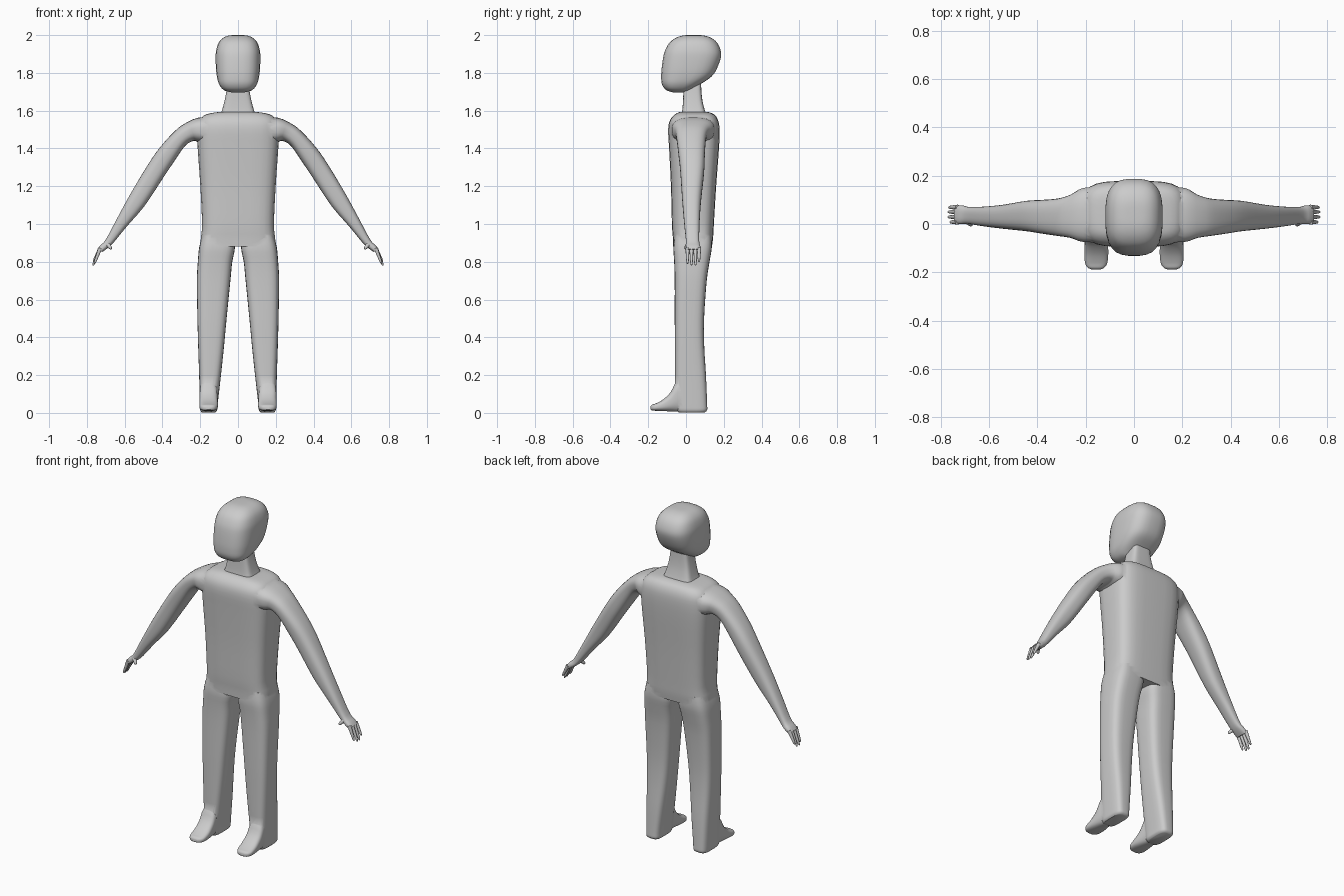
import bpy, bmesh
from math import sin, cos, pi, copysign
from mathutils import Vector as V


def loft(name, rings, n=3.0, sides=28, sub=3):
    """Skin superellipse rings (centre, half axis u, half axis v), smoothed along the path."""
    dense = []
    for i in range(len(rings) - 1):
        q = [rings[max(0, min(len(rings) - 1, i + k))] for k in (-1, 0, 1, 2)]
        for s in range(sub):
            t = s / sub
            dense.append([0.5 * (2 * b + (c - a) * t + (2 * a - 5 * b + 4 * c - d) * t * t
                                 + (3 * b - a - 3 * c + d) * t ** 3) for a, b, c, d in zip(*q)])
    dense.append(rings[-1])
    bm = bmesh.new()
    loops = []
    for c, u, v in dense:
        row = []
        for k in range(sides):
            a = 2 * pi * (k + 0.5) / sides
            x, y = (copysign(abs(f) ** (2 / n), f) for f in (cos(a), sin(a)))
            row.append(bm.verts.new(c + u * x + v * y))
        loops.append(row)
    for r0, r1 in zip(loops, loops[1:]):
        for k in range(sides):
            j = (k + 1) % sides
            bm.faces.new((r0[k], r0[j], r1[j], r1[k]))
    bm.faces.new(loops[0])
    bm.faces.new(loops[-1])
    bmesh.ops.recalc_face_normals(bm, faces=bm.faces)
    me = bpy.data.meshes.new(name)
    bm.to_mesh(me)
    bm.free()
    ob = bpy.data.objects.new(name, me)
    bpy.context.collection.objects.link(ob)
    return ob


def flat(z, x0, x1, y0, y1):
    """Horizontal ring."""
    return (V(((x0 + x1) / 2, (y0 + y1) / 2, z)), V(((x1 - x0) / 2, 0, 0)), V((0, (y1 - y0) / 2, 0)))


def upright(y, x0, x1, z0, z1):
    """Ring facing the front."""
    return (V(((x0 + x1) / 2, y, (z0 + z1) / 2)), V(((x1 - x0) / 2, 0, 0)), V((0, 0, (z1 - z0) / 2)))


def limb(tx, tz, bx, bz, y0, y1):
    """Ring between an upper and a lower outline point."""
    return (V(((tx + bx) / 2, (y0 + y1) / 2, (tz + bz) / 2)),
            V(((tx - bx) / 2, 0, (tz - bz) / 2)), V((0, (y1 - y0) / 2, 0)))


def side(rings, s):
    m = V((s, 1, 1))
    return [tuple(p * m for p in r) for r in rings]


def finger(name, a, b, r0, r1, s):
    a, b = V(a), V(b)
    d = (b - a).normalized()
    v = V((0, 1, 0))
    u = d.cross(v).normalized()
    w = u.cross(d)
    rings = [(a.lerp(b, t), u * r, w * r) for t, r in
             ((0, r0), (0.5, (r0 + r1) / 2), (0.9, r1), (1, r1 * 0.4))]
    return loft(name, side(rings, s), 2, 10, 2)


# torso and neck
torso = loft("body", [flat(z, -w, w, a, b) for z, w, a, b in (
    (0.882, 0.200, -0.068, 0.138), (0.93, 0.197, -0.070, 0.144), (1.0, 0.191, -0.075, 0.148),
    (1.2, 0.200, -0.080, 0.160), (1.4, 0.214, -0.090, 0.175), (1.5, 0.216, -0.095, 0.178),
    (1.55, 0.205, -0.085, 0.170), (1.58, 0.170, -0.060, 0.150), (1.592, 0.110, -0.035, 0.120))], 3.8)
parts = [loft("neck", [flat(z, -w, w, a, b) for z, w, a, b in (
    (1.57, 0.098, -0.026, 0.112), (1.602, 0.085, -0.02, 0.10), (1.65, 0.072, -0.016, 0.088),
    (1.70, 0.062, -0.014, 0.082), (1.75, 0.055, -0.012, 0.08))], 5)]

# outlines of one arm, leg and foot
arm = [limb(*p) for p in (
    (0.10, 1.572, 0.10, 1.42, -0.075, 0.155), (0.21, 1.563, 0.205, 1.432, -0.075, 0.15),
    (0.28, 1.533, 0.235, 1.44, -0.058, 0.122), (0.335, 1.492, 0.28, 1.413, -0.05, 0.106),
    (0.413, 1.406, 0.335, 1.335, -0.04, 0.10), (0.476, 1.316, 0.40, 1.238, -0.03, 0.096),
    (0.571, 1.157, 0.495, 1.095, -0.02, 0.08), (0.64, 1.03, 0.59, 0.985, -0.01, 0.072),
    (0.70, 0.918, 0.66, 0.90, 0.0, 0.07), (0.728, 0.888, 0.69, 0.872, 0.0, 0.076),
    (0.745, 0.868, 0.718, 0.852, 0.0, 0.076))]
leg = [flat(*p) for p in (
    (0.94, 0.03, 0.19, -0.06, 0.135), (0.875, 0.016, 0.206, -0.067, 0.137),
    (0.80, 0.030, 0.213, -0.063, 0.125), (0.70, 0.040, 0.218, -0.060, 0.110),
    (0.50, 0.060, 0.215, -0.060, 0.096), (0.35, 0.074, 0.211, -0.059, 0.097),
    (0.20, 0.090, 0.206, -0.058, 0.106), (0.05, 0.107, 0.202, -0.056, 0.112),
    (0.015, 0.110, 0.200, -0.05, 0.112), (0.003, 0.120, 0.192, -0.04, 0.10))]
foot = [upright(*p) for p in (
    (0.02, 0.116, 0.194, 0.005, 0.20), (-0.045, 0.110, 0.203, 0.006, 0.175),
    (-0.08, 0.108, 0.204, 0.008, 0.112), (-0.12, 0.106, 0.205, 0.009, 0.072),
    (-0.16, 0.110, 0.203, 0.011, 0.05), (-0.18, 0.122, 0.192, 0.013, 0.043),
    (-0.188, 0.138, 0.175, 0.018, 0.034))]
fingers = []
for s in (-1, 1):
    parts += [loft("arm", side(arm, s), 2.7), loft("leg", side(leg, s), 3.6),
              loft("foot", side(foot, s), 2.8)]
    for y, x, z in ((0.008, 0.760, 0.79), (0.029, 0.768, 0.78), (0.050, 0.768, 0.78), (0.069, 0.766, 0.80)):
        fingers.append(finger("finger", (0.729, y, 0.872), (x, y, z), 0.011, 0.006, s))
    fingers.append(finger("thumb", (0.69, 0.012, 0.893), (0.671, -0.006, 0.868), 0.013, 0.007, s))

# merge the limbs into one skin
bpy.context.view_layer.objects.active = torso
for p in parts:
    m = torso.modifiers.new("union", 'BOOLEAN')
    m.operation, m.solver, m.object = 'UNION', 'EXACT', p
    bpy.ops.object.modifier_apply(modifier=m.name)
    bpy.data.objects.remove(p)

# head
head = loft("head", [flat(z, -w, w, a, b) for z, w, a, b in (
    (1.697, 0.035, -0.07, 0.00), (1.704, 0.065, -0.095, 0.02), (1.718, 0.086, -0.115, 0.04),
    (1.745, 0.103, -0.129, 0.085), (1.78, 0.112, -0.132, 0.135), (1.82, 0.117, -0.130, 0.163),
    (1.88, 0.119, -0.122, 0.185), (1.92, 0.116, -0.111, 0.184), (1.96, 0.103, -0.088, 0.165),
    (1.985, 0.080, -0.055, 0.135), (1.997, 0.052, -0.020, 0.10), (2.0, 0.025, 0.01, 0.07))], 2.9)

# smooth shading
for ob in [torso, head] + fingers:
    bpy.ops.object.select_all(action='DESELECT')
    ob.select_set(True)
    bpy.context.view_layer.objects.active = ob
    bpy.ops.object.shade_smooth_by_angle(angle=0.7)
